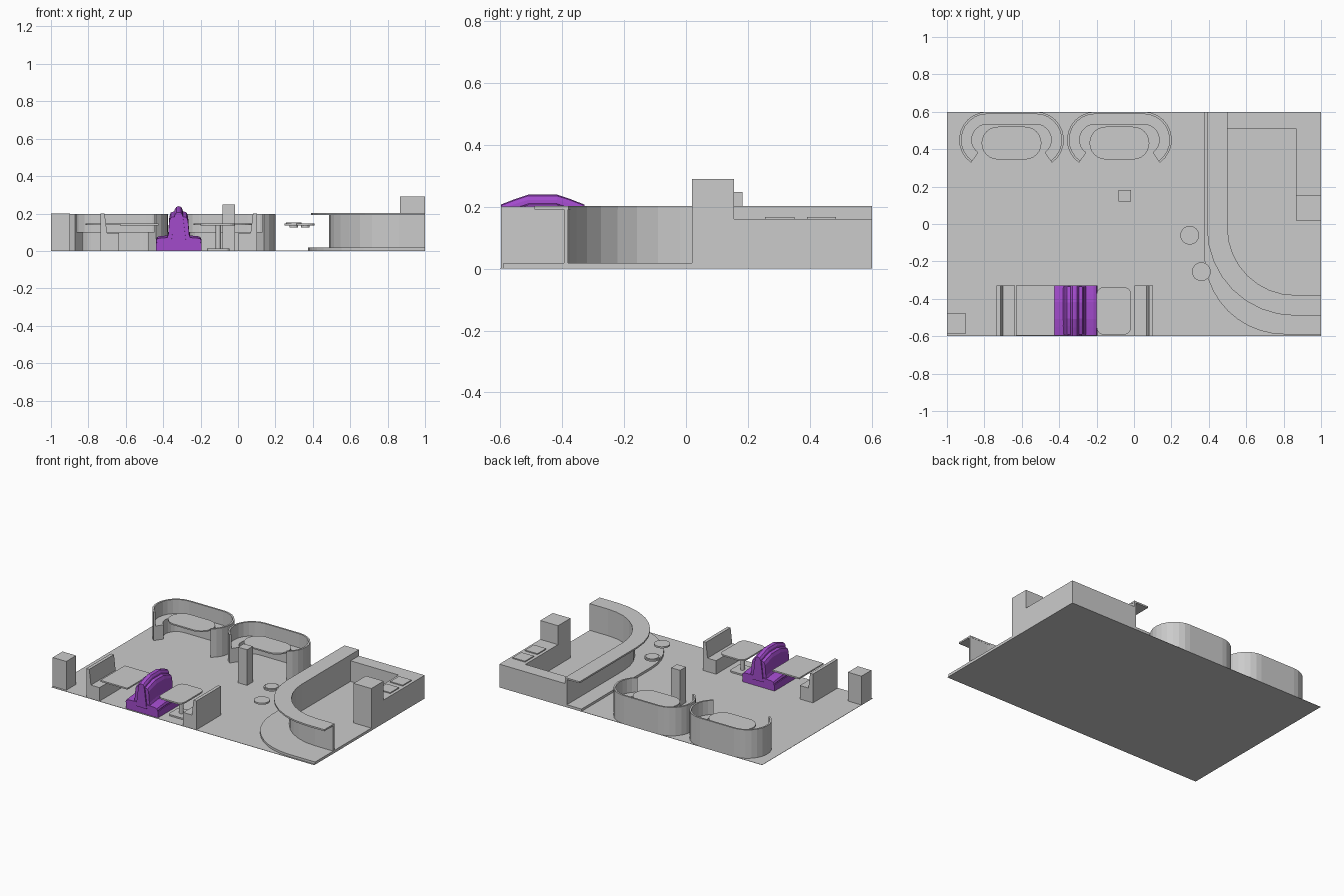
import bpy, bmesh
from math import cos, sin, radians
from mathutils import Vector

if "Cube" in bpy.data.objects:
    bpy.data.objects.remove(bpy.data.objects["Cube"])


def extrude(name, pts, vec):
    """Closed outline of 3D points, extruded along a vector."""
    bm = bmesh.new()
    f = bm.faces.new([bm.verts.new(p) for p in pts])
    r = bmesh.ops.extrude_face_region(bm, geom=[f])
    bmesh.ops.translate(bm, vec=Vector(vec),
                        verts=[v for v in r["geom"] if isinstance(v, bmesh.types.BMVert)])
    return finish(name, bm)


def finish(name, bm):
    bmesh.ops.recalc_face_normals(bm, faces=bm.faces)
    me = bpy.data.meshes.new(name)
    bm.to_mesh(me)
    bm.free()
    ob = bpy.data.objects.new(name, me)
    bpy.context.collection.objects.link(ob)
    return ob


def slab(name, pts, z0, z1):
    return extrude(name, [(x, y, z0) for x, y in pts], (0, 0, z1 - z0))


def box(name, x0, x1, y0, y1, z0, z1):
    return slab(name, [(x0, y0), (x1, y0), (x1, y1), (x0, y1)], z0, z1)


def arc(cx, cy, r, a0, a1, n):
    return [(cx + r * cos(radians(a0 + (a1 - a0) * i / n)),
             cy + r * sin(radians(a0 + (a1 - a0) * i / n))) for i in range(n + 1)]


def disc(name, x, y, r, z0, z1, n=24):
    return slab(name, arc(x, y, r, 0, 360 - 360 / n, n - 1), z0, z1)


def rounded(x0, x1, y0, y1, r, n=5):
    return (arc(x1 - r, y1 - r, r, 0, 90, n) + arc(x0 + r, y1 - r, r, 90, 180, n)
            + arc(x0 + r, y0 + r, r, 180, 270, n) + arc(x1 - r, y0 + r, r, 270, 360, n))


# Floor and free-standing posts
box("floor", -1, 1, -0.6, 0.6, 0, 0.002)
box("corner_post", -1, -0.897, -0.585, -0.478, 0, 0.2)
box("middle_post", -0.083, -0.015, 0.12, 0.182, 0, 0.247)


# Curved bar: platform, wall and counter top
def bar_line(r):
    return [(0.86 - r, 0.6)] + arc(0.86, -0.02, r, 180, 270, 8) + [(1, -0.02 - r)]


slab("bar_platform", [(0.375, 0.6)] + arc(0.805, -0.16, 0.43, 180, 270, 10)
     + [(1, -0.59), (1, 0.6)], 0.001, 0.018)
slab("bar_wall", bar_line(0.374) + bar_line(0.361)[::-1], 0.018, 0.191)
slab("bar_top", bar_line(0.47) + bar_line(0.36)[::-1], 0.191, 0.202)

# Back counter with appliances
slab("back_counter", [(0.5, 0.51), (0.865, 0.51), (0.865, 0.155), (1, 0.155), (1, 0.6), (0.5, 0.6)],
     0.018, 0.16)
box("tall_cabinet", 0.865, 1, 0.02, 0.155, 0.018, 0.29)
box("counter_tray_front", 0.885, 0.98, 0.255, 0.35, 0.16, 0.167)
box("counter_tray_back", 0.885, 0.98, 0.39, 0.485, 0.16, 0.167)

# Bar stool seats
for i, (x, y) in enumerate([(0.298, -0.06), (0.36, -0.255)]):
    disc(f"stool_seat_{i}", x, y, 0.05, 0.136, 0.147)
    disc(f"stool_plate_{i}", x, y, 0.022, 0.124, 0.136, 12)
disc("stool_cushion", 0.298, -0.06, 0.042, 0.147, 0.151)


# Rounded booths along the back
def horseshoe(cx, r):
    return arc(cx + 0.13, 0.45, r, -55, 90, 10) + arc(cx - 0.13, 0.45, r, 90, 235, 10)


for i, cx in enumerate([-0.655, -0.078]):
    slab(f"round_booth_back_{i}", horseshoe(cx, 0.15) + horseshoe(cx, 0.138)[::-1], 0.001, 0.197)
    slab(f"round_booth_seat_{i}", horseshoe(cx, 0.138) + horseshoe(cx, 0.083)[::-1], 0.001, 0.1)
    slab(f"round_booth_table_{i}", rounded(cx - 0.16, cx + 0.16, 0.345, 0.52, 0.087, 6), 0.138, 0.147)

# Front tables
box("left_table", -0.63, -0.425, -0.595, -0.33, 0.136, 0.146)
slab("right_table", rounded(-0.2, -0.015, -0.592, -0.337, 0.04), 0.136, 0.146)
disc("right_table_leg", -0.105, -0.465, 0.014, 0.01, 0.136, 12)
slab("right_table_base", rounded(-0.165, -0.045, -0.525, -0.405, 0.02), 0.001, 0.012)

# Single benches, facing each other
bench = [(0, 0.001), (0.1, 0.001), (0.1, 0.095), (0.035, 0.095), (0.022, 0.2), (0, 0.2)]
for name, x0, s in [("left_bench", -0.735, 1), ("right_bench", 0.102, -1)]:
    extrude(name, [(x0 + s * x, -0.598, z) for x, z in bench], (0, 0.268, 0))

# Double bench in the middle: mirrored profiles lofted along y with an arched height
purple = bpy.data.materials.new("purple")
purple.diffuse_color = (0.36, 0.07, 0.6, 1)
purple.use_nodes = True
purple.node_tree.nodes["Principled BSDF"].inputs["Base Color"].default_value = purple.diffuse_color
ARCH = [(0, 0.865), (0.17, 0.94), (0.33, 1), (0.67, 1), (0.83, 0.94), (1, 0.865)]


def arched(name, half, y0, y1, cx=-0.317):
    prof = half + [(-x, z) for x, z in half[::-1] if x > 0]
    bm = bmesh.new()
    rings = [[bm.verts.new((cx + x, y0 + (y1 - y0) * t, z * k)) for x, z in prof] for t, k in ARCH]
    for a, b in zip(rings, rings[1:]):
        for j in range(len(prof)):
            k = (j + 1) % len(prof)
            bm.faces.new((a[j], a[k], b[k], b[j]))
    bm.faces.new(rings[0])
    bm.faces.new(rings[-1])
    finish(name, bm).data.materials.append(purple)


arched("double_bench_base", [(0.122, 0.001), (0.122, 0.05)], -0.59, -0.335)
arched("double_bench_seat", [(0.116, 0.05), (0.122, 0.06), (0.116, 0.074), (0.1, 0.08), (0.06, 0.082)],
       -0.595, -0.33)
arched("double_bench_back_cushions", [(0.065, 0.07), (0.056, 0.1), (0.05, 0.185), (0.042, 0.206), (0.03, 0.21)],
       -0.59, -0.335)
arched("double_bench_divider", [(0.04, 0.05), (0.021, 0.222), (0.013, 0.235), (0, 0.239)],
       -0.598, -0.328)
